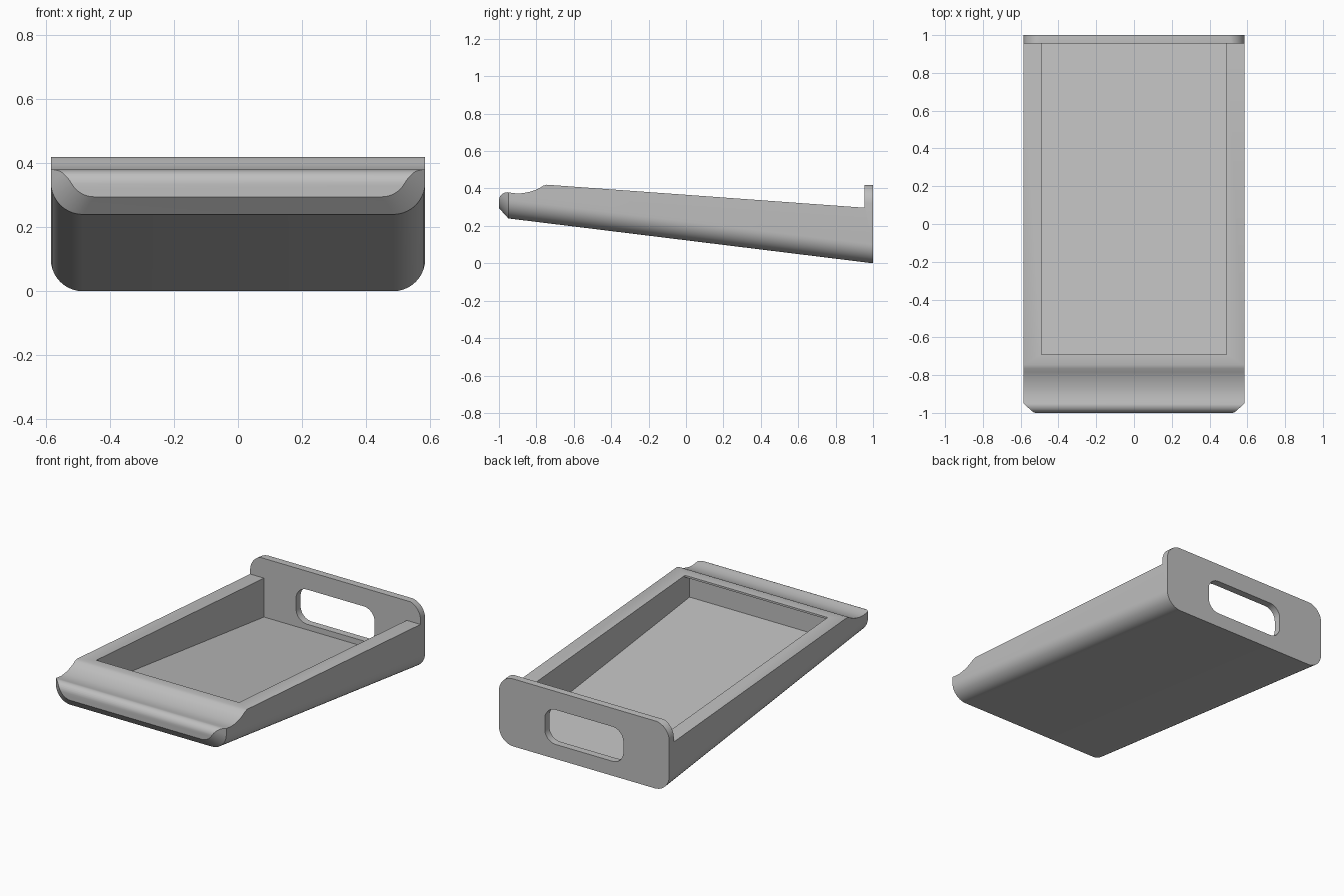
import bpy, bmesh, math
from mathutils import Vector

cube = bpy.data.objects.get("Cube")
if cube:
    bpy.data.objects.remove(cube, do_unlink=True)

HALF_W = 0.585      # half width of the tray
SLOPE = 0.123       # rise of the underside towards the front


def underside(y):
    return SLOPE * (1 - y)


def rounded_rect(half_w, low, high, radius, steps=10):
    """Rounded rectangle as (x, z) points."""
    corners = [(half_w - radius, high - radius), (radius - half_w, high - radius),
               (radius - half_w, low + radius), (half_w - radius, low + radius)]
    pts = []
    for i, (cx, cz) in enumerate(corners):
        for s in range(steps + 1):
            a = math.pi / 2 * (i + s / steps)
            pts.append((cx + radius * math.cos(a), cz + radius * math.sin(a)))
    return pts


def loft(name, rings):
    """Closed solid through rings of matching points."""
    bm = bmesh.new()
    loops = [[bm.verts.new(p) for p in ring] for ring in rings]
    n = len(loops[0])
    for a, b in zip(loops, loops[1:]):
        for i in range(n):
            j = (i + 1) % n
            bm.faces.new((a[i], a[j], b[j], b[i]))
    bm.faces.new(loops[0])
    bm.faces.new(loops[-1])
    bmesh.ops.recalc_face_normals(bm, faces=bm.faces[:])
    mesh = bpy.data.meshes.new(name)
    bm.to_mesh(mesh)
    bm.free()
    obj = bpy.data.objects.new(name, mesh)
    bpy.context.collection.objects.link(obj)
    return obj


def ring(y, half_w, low, high, radius):
    return [Vector((x, y, z)) for x, z in rounded_rect(half_w, low, high, radius)]


def side_prism(name, profile, half_w):
    return loft(name, [[Vector((x, y, z)) for y, z in profile] for x in (-half_w, half_w)])


# Outer shell: rounded section, sloping underside, chamfered front end
tray = loft("tray", [
    ring(-1, HALF_W - 0.055, 0.295, 0.58, 0.08),
    ring(-0.95, HALF_W, underside(-0.95), 0.62, 0.1),
    ring(1, HALF_W, 0, 0.42, 0.1),
])

# Side silhouette: rounded nose, finger hollow, sloping rim and back plate
nose = [(-0.955 + 0.045 * math.cos(a), 0.335 + 0.045 * math.sin(a))
        for a in (math.pi * (1 - s / 16) for s in range(9))]
hollow = [(-0.93, 0.376), (-0.9, 0.373), (-0.87, 0.375), (-0.84, 0.381),
          (-0.81, 0.39), (-0.785, 0.401), (-0.765, 0.414), (-0.745, 0.42)]
silhouette = side_prism(
    "silhouette_cutter",
    [(-1.1, -0.1), (-1.1, 0.335)] + nose + hollow
    + [(0.955, 0.297), (0.955, 0.419), (1.1, 0.419), (1.1, -0.1)], 0.8)

# Pocket with a thin overhanging lip at its front end
FLOOR = 0.05
pocket = side_prism(
    "pocket_cutter",
    [(0.955, underside(0.955) + FLOOR), (-0.735, underside(-0.735) + FLOOR),
     (-0.735, 0.404), (-0.69, 0.404), (-0.69, 0.7), (0.955, 0.7)], 0.49)

# Grip opening through the back plate
grip = loft("grip_cutter", [ring(y, 0.27, 0.09, 0.305, 0.075) for y in (0.9, 1.1)])

for cutter, mode in ((silhouette, 'INTERSECT'), (pocket, 'DIFFERENCE'), (grip, 'DIFFERENCE')):
    cutter.hide_render = True
    mod = tray.modifiers.new(cutter.name, 'BOOLEAN')
    mod.operation = mode
    mod.solver = 'EXACT'
    mod.object = cutter

# Keep the finished solid and drop the cutters
bpy.context.view_layer.update()
graph = bpy.context.evaluated_depsgraph_get()
finished = bpy.data.meshes.new_from_object(tray.evaluated_get(graph))
tray.modifiers.clear()
tray.data = finished
for cutter in (silhouette, pocket, grip):
    bpy.data.objects.remove(cutter, do_unlink=True)

# Plain grey finish
grey = bpy.data.materials.new("light_grey")
grey.use_nodes = True
colour = (0.52, 0.52, 0.52, 1)
grey.diffuse_color = colour
grey.node_tree.nodes["Principled BSDF"].inputs["Base Color"].default_value = colour
tray.data.materials.clear()
tray.data.materials.append(grey)

bpy.ops.object.select_all(action='DESELECT')
tray.select_set(True)
bpy.context.view_layer.objects.active = tray
bpy.ops.object.shade_smooth_by_angle(angle=math.radians(30))
